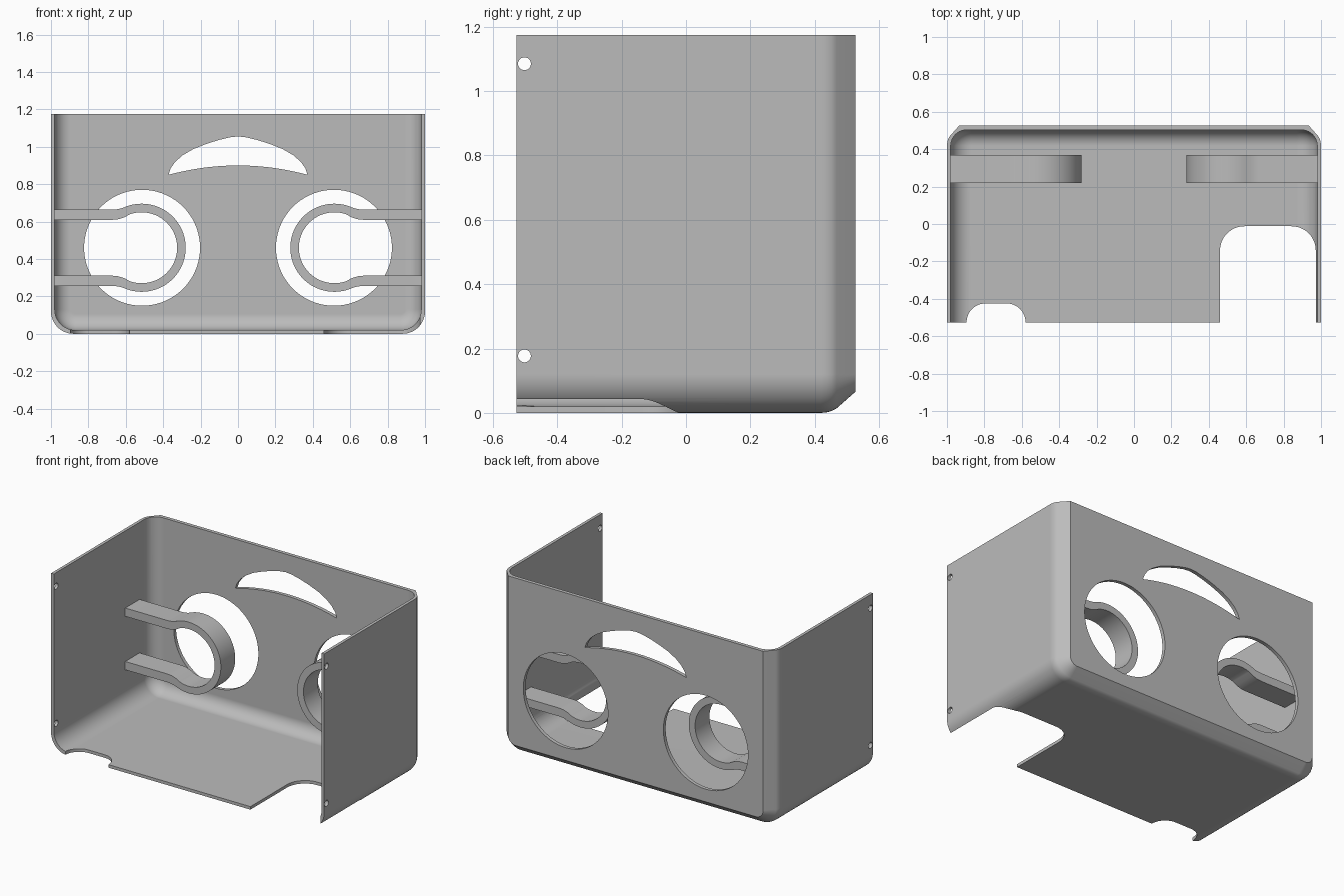
import bpy, bmesh
from math import cos, sin, radians, hypot

cube = bpy.data.objects.get("Cube")
if cube:
    bpy.data.objects.remove(cube, do_unlink=True)

W, D, H = 1.0, 0.527, 1.175       # half width, half depth, height

grey = bpy.data.materials.new("plain grey")
grey.use_nodes = True
colour = (0.5, 0.5, 0.5, 1)
grey.diffuse_color = colour
grey.node_tree.nodes["Principled BSDF"].inputs["Base Color"].default_value = colour


def arc(cx, cy, r, a0, a1, n=12):
    angles = [radians(a0 + (a1 - a0) * k / n) for k in range(n + 1)]
    return [(cx + r * cos(a), cy + r * sin(a)) for a in angles]


def loft(name, rings):
    """Skin a row of equal rings and cap both ends."""
    bm = bmesh.new()
    rows = [[bm.verts.new(p) for p in ring] for ring in rings]
    for a, b in zip(rows, rows[1:]):
        for k in range(len(a)):
            j = (k + 1) % len(a)
            bm.faces.new((a[k], a[j], b[j], b[k]))
    bm.faces.new(rows[0])
    bm.faces.new(rows[-1])
    bmesh.ops.recalc_face_normals(bm, faces=bm.faces)
    mesh = bpy.data.meshes.new(name)
    bm.to_mesh(mesh)
    bm.free()
    mesh.materials.append(grey)
    ob = bpy.data.objects.new(name, mesh)
    bpy.context.collection.objects.link(ob)
    return ob


def prism(name, outline, axis, lo, hi):
    """Extrude a 2D outline along one axis."""
    place = {"x": lambda u, v, t: (t, u, v),
             "y": lambda u, v, t: (u, t, v),
             "z": lambda u, v, t: (u, v, t)}[axis]
    return loft(name, [[place(u, v, t) for u, v in outline] for t in (lo, hi)])


def activate(ob):
    bpy.ops.object.select_all(action="DESELECT")
    ob.select_set(True)
    bpy.context.view_layer.objects.active = ob


def cut(ob, cutter):
    mod = ob.modifiers.new("cut", "BOOLEAN")
    mod.operation, mod.solver, mod.object = "DIFFERENCE", "EXACT", cutter
    activate(ob)
    bpy.ops.object.modifier_apply(modifier=mod.name)
    bpy.data.objects.remove(cutter, do_unlink=True)


def smooth(ob):
    activate(ob)
    bpy.ops.object.shade_smooth_by_angle(angle=radians(25))
    mod = ob.modifiers.new("even shading", "WEIGHTED_NORMAL")
    mod.keep_sharp = True


def tray_ring(y, inset, w, floor, r, top):
    """Cross-section with two rounded bottom corners."""
    outline = ([(-w + inset, top)]
               + arc(-w + r, floor + r, r - inset, 180, 270)
               + arc(w - r, floor + r, r - inset, 270, 360)
               + [(w - inset, top)])
    return [(x, y, z) for x, z in outline]


# Shell: rounded box with a chamfered back, hollowed from front and top
steps = [(-D, 0), (0.42, 0), (0.438, 0.002), (0.453, 0.006), (0.468, 0.014), (D, 0.066)]
shell = loft("shell", [tray_ring(y, i, W, 0, 0.12, H) for y, i in steps])
fillet = arc(0, 0, 0.085, 0, 90, 10)
hollow = [tray_ring(-0.8, 0, 0.98, 0.02, 0.11, 1.5)]
hollow += [tray_ring(0.418 + v, 0.085 - u, 0.98, 0.02, 0.11, 1.5) for u, v in fillet]
cut(shell, loft("hollow", hollow))

# Round windows in the back
for side in (-1, 1):
    ring = arc(side * 0.513, 0.46, 0.31, 0, 360, 72)[:-1]
    cut(shell, prism("window_cutter", ring, "y", 0.45, 0.7))

# Crescent slot in the back
half = [(0.372, 0.85), (0.36, 0.885), (0.335, 0.92), (0.295, 0.955), (0.24, 0.987),
        (0.17, 1.015), (0.1, 1.037), (0.04, 1.051)]
upper = half + [(0, 1.055)] + [(-x, z) for x, z in reversed(half)]
lower = [(x / 20 * 0.372, 0.9 - 0.05 * (x / 20) ** 2) for x in range(-18, 19, 2)]
cut(shell, prism("crescent_cutter", upper + lower, "y", 0.45, 0.7))

# Rounded notches in the front edge of the floor
for x0, x1, y1, r in ((-0.895, -0.58, -0.425, 0.1), (0.46, 0.972, -0.012, 0.13)):
    notch = ([(x1, -0.7)] + arc(x1 - r, y1 - r, r, 0, 90)
             + arc(x0 + r, y1 - r, r, 90, 180) + [(x0, -0.7)])
    cut(shell, prism("notch_cutter", notch, "z", -0.1, 0.2))

# Screw holes through both side walls
for z in (0.177, 1.085):
    hole = arc(-0.502, z, 0.02, 0, 360, 24)[:-1]
    for side in (-1, 1):
        cut(shell, prism("hole_cutter", hole, "x", side * 0.9, side * 1.1))
smooth(shell)


# Looped clips: a band runs in from the wall, round a ring and back
def band(path, widths):
    left, right = [], []
    for k, (x, z) in enumerate(path):
        a, b = path[max(k - 1, 0)], path[min(k + 1, len(path) - 1)]
        dx, dz = b[0] - a[0], b[1] - a[1]
        s = widths[k] / 2 / hypot(dx, dz)
        left.append((x - dz * s, z + dx * s))
        right.append((x + dz * s, z - dx * s))
    return left + right[::-1]


lead = [(-0.985, 0.177), (-0.67, 0.177), (-0.645, 0.179), (-0.615, 0.187)]
loop = arc(-0.515, 0, 0.2125, 110, -110, 56)
path = lead + loop + [(x, -z) for x, z in reversed(lead)]
widths = [0.055, 0.055, 0.054, 0.05] + [0.046] * len(loop) + [0.05, 0.054, 0.055, 0.055]
outline = [(x, z + 0.46) for x, z in band(path, widths)]
for name, side in (("right_clip", 1), ("left_clip", -1)):
    clip = prism(name, [(x * side, z) for x, z in outline], "y", 0.22, 0.37)
    smooth(clip)
